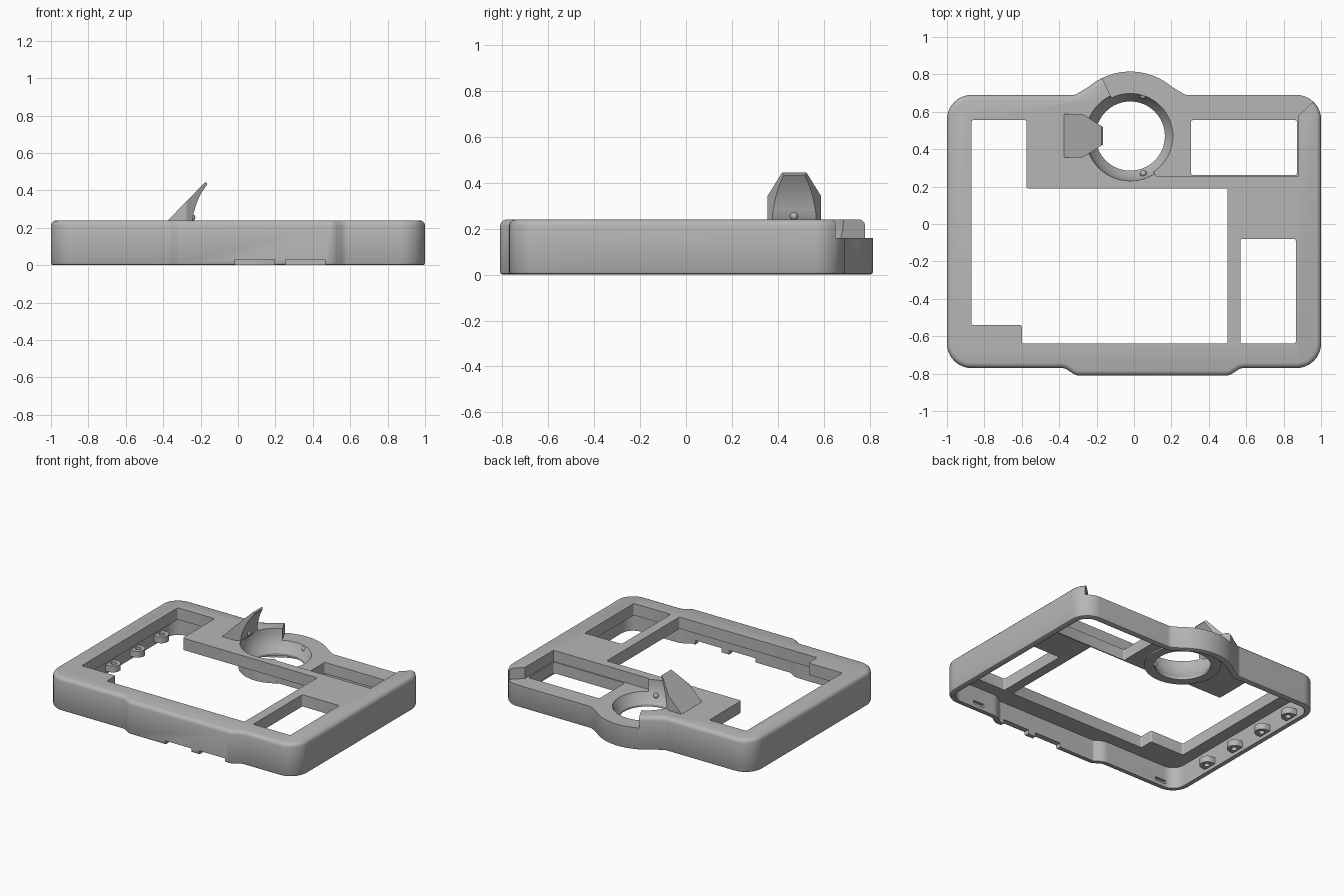
import bpy, bmesh, math
from mathutils import Vector

if "Cube" in bpy.data.objects:
    bpy.data.objects.remove(bpy.data.objects["Cube"], do_unlink=True)

grey = bpy.data.materials.new("matte grey")
grey.use_nodes = True
grey.diffuse_color = (0.47, 0.47, 0.47, 1)
grey.node_tree.nodes["Principled BSDF"].inputs["Base Color"].default_value = (0.47, 0.47, 0.47, 1)

CX, CY = -0.02, 0.47      # ring centre
TOP, STEP = 0.24, 0.16    # main and lowered deck heights


def finish(name, bm):
    bmesh.ops.recalc_face_normals(bm, faces=bm.faces)
    mesh = bpy.data.meshes.new(name)
    bm.to_mesh(mesh)
    bm.free()
    ob = bpy.data.objects.new(name, mesh)
    bpy.context.collection.objects.link(ob)
    mesh.materials.append(grey)
    return ob


def loft(name, layers):
    """Closed solid through (z, outline) layers."""
    bm = bmesh.new()
    rings = [[bm.verts.new((x, y, z)) for x, y in pts] for z, pts in layers]
    n = len(rings[0])
    for a, b in zip(rings, rings[1:]):
        for i in range(n):
            j = (i + 1) % n
            bm.faces.new((a[i], a[j], b[j], b[i]))
    bm.faces.new(rings[0][::-1])
    bm.faces.new(rings[-1])
    return finish(name, bm)


def prism(name, pts, z0, z1):
    return loft(name, [(z0, pts), (z1, pts)])


def rect(x0, x1, y0, y1):
    return [(x0, y0), (x1, y0), (x1, y1), (x0, y1)]


def circle(x, y, r, n=64):
    return [(x + r * math.cos(2 * math.pi * i / n), y + r * math.sin(2 * math.pi * i / n))
            for i in range(n)]


def rounded(points, seg=8):
    """Polygon with an optional fillet radius on each corner."""
    out = []
    for i, (x, y, r) in enumerate(points):
        p = Vector((x, y))
        if r == 0:
            out.append((x, y))
            continue
        a = (Vector(points[i - 1][:2]) - p).normalized()
        b = (Vector(points[(i + 1) % len(points)][:2]) - p).normalized()
        half = a.angle(b) / 2
        centre = p + (a + b).normalized() * (r / math.sin(half))
        start = p + a * (r / math.tan(half)) - centre
        end = p + b * (r / math.tan(half)) - centre
        for k in range(seg + 1):
            v = start.slerp(end, k / seg) if hasattr(start, "slerp") else start.lerp(end, k / seg)
            v = start.lerp(end, k / seg).normalized() * r + centre
            out.append((v.x, v.y))
    return out


def inset(pts, d):
    """Move an anticlockwise outline inwards by d."""
    out = []
    for i, p in enumerate(pts):
        p = Vector(p)
        a = (p - Vector(pts[i - 1])).normalized()
        b = (Vector(pts[(i + 1) % len(pts)]) - p).normalized()
        na, nb = Vector((-a.y, a.x)), Vector((-b.y, b.x))
        q = p + (na + nb) * (d / (1 + na.dot(nb)))
        out.append((q.x, q.y))
    return out


def combine(ob, tool, operation="DIFFERENCE"):
    mod = ob.modifiers.new("combine", "BOOLEAN")
    mod.operation, mod.solver, mod.object = operation, "EXACT", tool
    with bpy.context.temp_override(object=ob, active_object=ob, selected_objects=[ob]):
        bpy.ops.object.modifier_apply(modifier=mod.name)
    bpy.data.objects.remove(tool, do_unlink=True)


def smooth(ob):
    bpy.ops.object.select_all(action="DESELECT")
    ob.select_set(True)
    bpy.context.view_layer.objects.active = ob
    bpy.ops.object.shade_smooth_by_angle(angle=math.radians(32))


# Outer outline: rounded corners, front bump and rear round bulge
bulge = [(CX + 0.345 * math.cos(math.radians(a)), CY + 0.345 * math.sin(math.radians(a)), 0)
         for a in range(50, 131, 4)]
outline = rounded([(-1, -0.77, 0.13), (-0.37, -0.77, 0.06), (-0.31, -0.81, 0.06),
                   (0.51, -0.81, 0.06), (0.57, -0.77, 0.06), (1, -0.77, 0.13),
                   (1, 0.69, 0.13), (CX + 0.295, 0.69, 0.05)] + bulge
                  + [(CX - 0.295, 0.69, 0.05), (-1, 0.69, 0.13)])

# Shell with softened rims, hollow from below
frame = loft("frame", [(0, inset(outline, 0.012)), (0.004, inset(outline, 0.004)), (0.012, outline),
                       (TOP - 0.027, outline), (TOP - 0.014, inset(outline, 0.004)),
                       (TOP - 0.004, inset(outline, 0.014)), (TOP, inset(outline, 0.027))])
combine(frame, prism("cavity", inset(outline, 0.04), -0.1, STEP - 0.005))
combine(frame, prism("ring_body", circle(CX, CY, 0.25), 0.07, TOP), "UNION")

# Lowered deck at the rear, from the bulge to the corner
recess = [(CX, CY), (0.12, 0.255), (0.88, 0.255), (0.88, 0.58), (0.955, 0.65), (1.1, 0.65),
          (1.1, 1), (-0.25, 1), (-0.18, 0.8)]
combine(frame, prism("recess", recess, STEP, 0.5))
deck = prism("lower_deck", inset(outline, 0.02), 0.08, STEP)
combine(deck, prism("deck_limit", recess, 0, 0.5), "INTERSECT")
combine(frame, deck, "UNION")

# Bowl-shaped hole through the ring
combine(frame, loft("bowl", [(z, circle(CX, CY, r)) for z, r in
                             ((0, 0.185), (0.085, 0.185), (0.12, 0.209), (0.16, 0.228),
                              (0.2, 0.238), (0.3, 0.242))]))

# Openings in the deck
main_opening = [(-0.87, 0.555), (-0.87, -0.54), (-0.6, -0.54), (-0.6, -0.64), (0.5, -0.64),
                (0.5, 0.19), (-0.575, 0.19), (-0.575, 0.555)]
for shape in (main_opening, rect(0.57, 0.865, -0.64, -0.08), rect(0.305, 0.872, 0.263, 0.555)):
    combine(frame, prism("opening", rounded([(x, y, 0.01) for x, y in shape], 3), 0.04, 0.5))

# Cable notches under the front wall and clip pockets inside it
for x in (-0.015, 0.255):
    combine(frame, prism("notch", rect(x, x + 0.21, -0.9, -0.7), -0.1, 0.03))
for x in (-0.84, 0.715):
    combine(frame, prism("pocket", rect(x - 0.045, x + 0.045, -0.75, -0.7), 0.025, 0.05))

# Screw lugs along one side wall
for y in (-0.37, -0.09, 0.19, 0.46):
    lug = [(-0.97, y - 0.05)] + [(-0.935 + 0.05 * math.cos(t), y + 0.05 * math.sin(t))
                                 for t in [math.pi * (k / 12 - 0.5) for k in range(13)]]
    combine(frame, prism("lug", lug + [(-0.97, y + 0.05)], 0.025, 0.07), "UNION")
    combine(frame, prism("lug_hole", circle(-0.93, y, 0.02, 16), 0, 0.1))
smooth(frame)

# Leaning tab beside the ring: side profile extruded, then tapered to the tip
profile = [(-0.375, 0.24), (-0.36, 0.215), (-0.262, 0.215), (-0.243, 0.24), (-0.237, 0.28),
           (-0.222, 0.33), (-0.2, 0.38), (-0.165, 0.432), (-0.166, 0.438), (-0.175, 0.445)]
bm = bmesh.new()
face = bm.faces.new([bm.verts.new((x, 0.355, z)) for x, z in profile])
move = bmesh.ops.extrude_face_region(bm, geom=[face])["geom"]
bmesh.ops.translate(bm, vec=(0, 0.233, 0), verts=[v for v in move if isinstance(v, bmesh.types.BMVert)])
for side in (-1, 1):
    cut = bmesh.ops.bisect_plane(bm, geom=bm.verts[:] + bm.edges[:] + bm.faces[:],
                                 plane_co=(-0.275, 0.4715 + side * 0.1165, 0.3),
                                 plane_no=(0.07, side * 0.11, 0), clear_outer=True)["geom_cut"]
    bmesh.ops.edgeloop_fill(bm, edges=[e for e in cut if isinstance(e, bmesh.types.BMEdge)])
smooth(finish("tab", bm))

# Small detent bumps inside the ring and on the tab
for name, spot in (("rear_detent", (0.05, 0.685, 0.14)), ("front_detent", (0.05, 0.27, 0.14)),
                   ("tab_detent", (-0.246, 0.47, 0.255))):
    bm = bmesh.new()
    bmesh.ops.create_uvsphere(bm, u_segments=16, v_segments=8, radius=0.018)
    bmesh.ops.translate(bm, vec=spot, verts=bm.verts)
    smooth(finish(name, bm))
